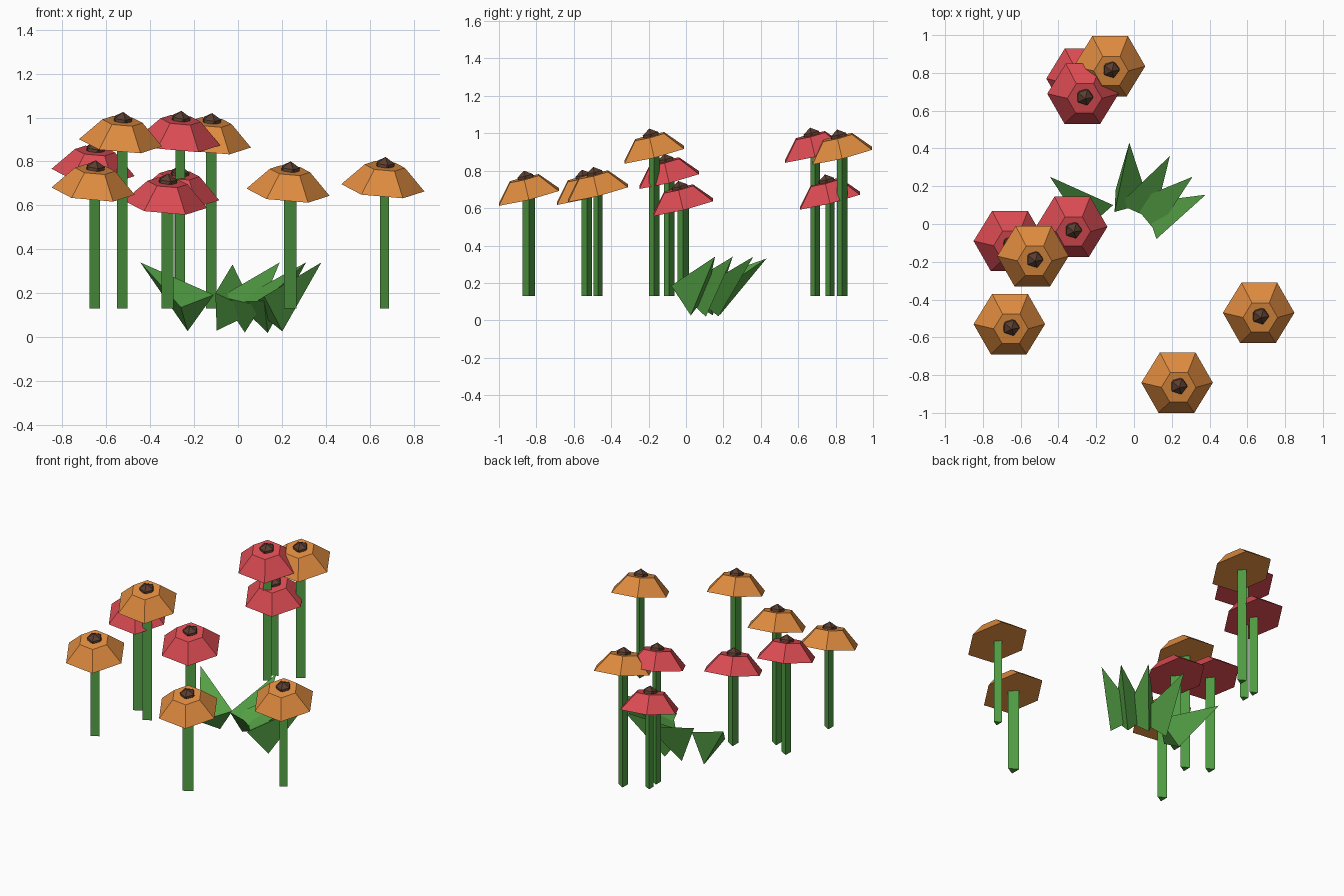
import bpy
import bmesh
from math import sin, cos, pi, radians
from mathutils import Matrix, Vector

if "Cube" in bpy.data.objects:
    bpy.data.objects.remove(bpy.data.objects["Cube"], do_unlink=True)


def make_material(name, rgb):
    linear = [((c / 255 + 0.055) / 1.055) ** 2.4 for c in rgb] + [1.0]
    mat = bpy.data.materials.new(name)
    mat.use_nodes = True
    mat.diffuse_color = linear
    mat.node_tree.nodes["Principled BSDF"].inputs["Base Color"].default_value = linear
    return mat


green = make_material("leaf green", (84, 160, 69))
orange = make_material("petal orange", (224, 140, 64))
red = make_material("petal red", (220, 76, 83))
brown = make_material("centre brown", (92, 62, 48))


def add_object(name, bm, mat, matrix):
    bmesh.ops.recalc_face_normals(bm, faces=bm.faces)
    mesh = bpy.data.meshes.new(name)
    bm.to_mesh(mesh)
    bm.free()
    mesh.materials.append(mat)
    obj = bpy.data.objects.new(name, mesh)
    obj.matrix_world = matrix
    bpy.context.collection.objects.link(obj)


def taper(name, sides, r_low, r_high, height, mat, matrix, roll=0.0):
    """Closed prism, frustum or pyramid with its first corner on local +x."""
    bm = bmesh.new()
    angles = [roll + 2 * pi * i / sides for i in range(sides)]
    low = [bm.verts.new((r_low * cos(a), r_low * sin(a), 0)) for a in angles]
    bm.faces.new(low)
    if r_high:
        high = [bm.verts.new((r_high * cos(a), r_high * sin(a), height)) for a in angles]
        bm.faces.new(high)
    else:
        high = [bm.verts.new((0, 0, height))] * sides
    for i in range(sides):
        j = (i + 1) % sides
        corners = [low[i], low[j], high[j], high[i]]
        bm.faces.new(corners if r_high else corners[:3])
    add_object(name, bm, mat, matrix)


# Flowers: three-sided stem, nodding six-sided head, faceted centre
GROUND = 0.13
NOD = Matrix.Rotation(radians(5), 4, "Y") @ Matrix.Rotation(radians(14), 4, "X")


def flower(label, x, y, rim_z, stem_r, mat):
    taper(label + "_stem", 3, stem_r, stem_r, rim_z + 0.03 - GROUND, green,
          Matrix.Translation((x, y, GROUND)))
    head = Matrix.Translation((x, y, rim_z)) @ NOD
    taper(label + "_petals", 6, 0.19, 0.092, 0.102, mat, head)
    bm = bmesh.new()
    bmesh.ops.create_icosphere(bm, subdivisions=1, radius=0.05)
    add_object(label + "_centre", bm, brown, head @ Matrix.Translation((0, 0.008, 0.093)))


flowers = [
    (-0.27, 0.69, 0.89, 0.029, red),
    (-0.275, 0.77, 0.64, 0.028, red),
    (-0.13, 0.835, 0.88, 0.032, orange),
    (-0.33, -0.015, 0.605, 0.036, red),
    (-0.66, -0.09, 0.75, 0.032, red),
    (-0.535, -0.17, 0.885, 0.032, orange),
    (-0.66, -0.53, 0.665, 0.032, orange),
    (0.66, -0.47, 0.68, 0.028, orange),
    (0.228, -0.84, 0.66, 0.038, orange),
]
for number, data in enumerate(flowers, 1):
    flower(f"flower_{number}", *data)


# Leaves: leaning three-sided spikes
def leaf(name, base, tip, roll):
    base, tip = Vector(base), Vector(tip)
    axis = (tip - base).normalized()
    side = axis.cross(Vector((0, 0, 1))).normalized()
    up = side.cross(axis)
    frame = Matrix((side, up, -axis)).transposed()
    frame.col[2] = axis
    # Keep a right-handed frame by mirroring the roll
    frame.col[1] = -up
    taper(name, 3, 0.12, 0, (tip - base).length, green,
          Matrix.Translation(base) @ frame.to_4x4(), -radians(roll))


leaves = [
    ((-0.04, 0.12, 0.115), (-0.025, 0.43, 0.33), 0),
    ((0.02, 0.10, 0.115), (0.19, 0.36, 0.34), 15),
    ((0.08, 0.06, 0.115), (0.31, 0.25, 0.34), 30),
    ((0.125, 0.02, 0.118), (0.38, 0.155, 0.34), 45),
    ((-0.20, 0.07, 0.118), (-0.445, 0.25, 0.34), 50),
]
for number, data in enumerate(leaves, 1):
    leaf(f"leaf_{number}", *data)
